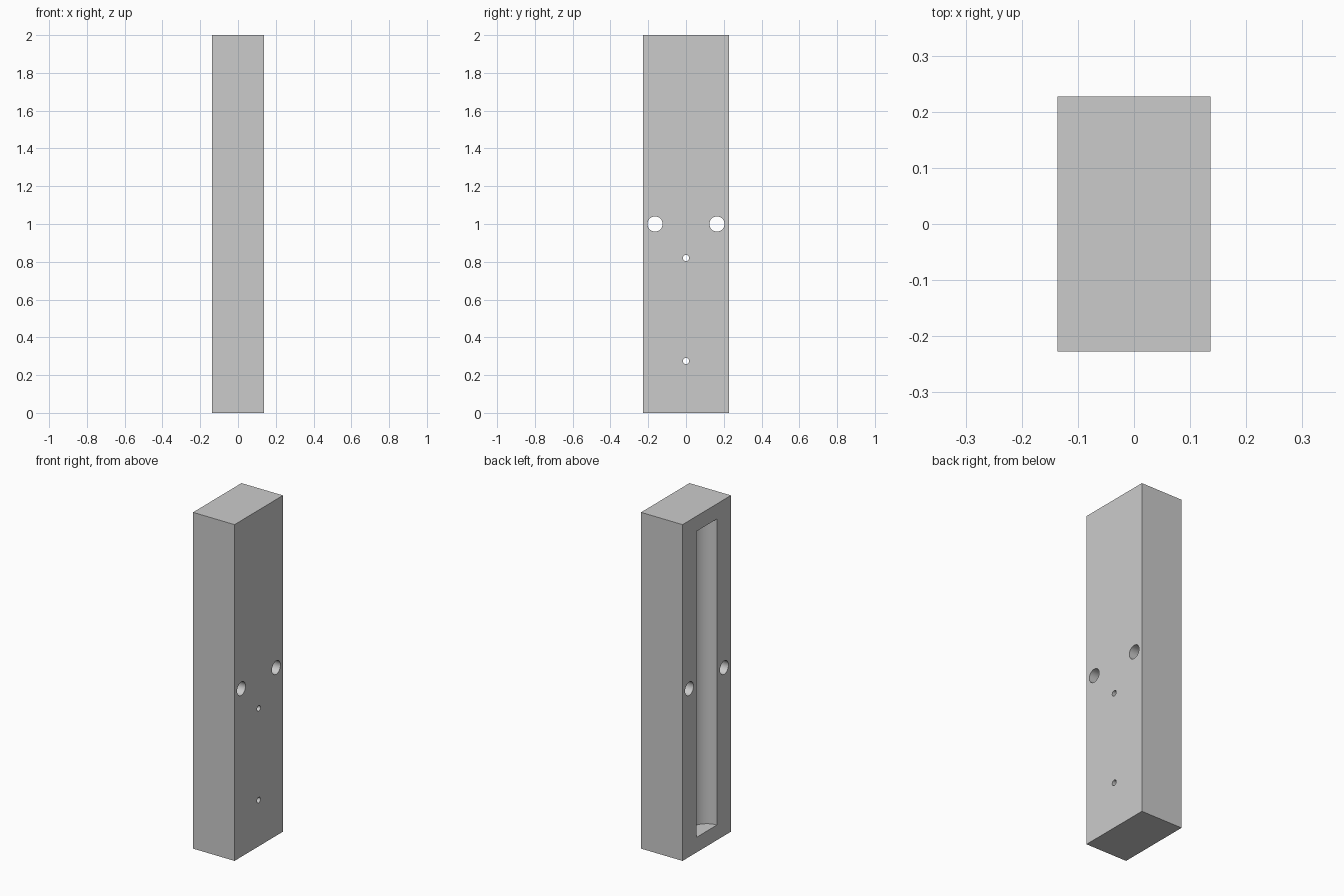
import bpy
import math

WIDTH, DEPTH, HEIGHT = 0.273, 0.455, 2.0

if "Cube" in bpy.data.objects:
    bpy.data.objects.remove(bpy.data.objects["Cube"], do_unlink=True)

grey = bpy.data.materials.new("plain grey")
grey.use_nodes = True
grey.diffuse_color = (0.6, 0.6, 0.6, 1)
grey.node_tree.nodes["Principled BSDF"].inputs["Base Color"].default_value = grey.diffuse_color


def cylinder(name, radius, length, location, sides, across=False):
    """Cutter standing along z, or lying across the block along x."""
    turn = (0, math.pi / 2, 0) if across else (0, 0, 0)
    bpy.ops.mesh.primitive_cylinder_add(vertices=sides, radius=radius, depth=length,
                                        location=location, rotation=turn)
    cutter = bpy.context.object
    cutter.name = name
    cutter.hide_render = True
    cutter.data.materials.append(grey)
    return cutter


# Main block
bpy.ops.mesh.primitive_cube_add(size=1, location=(0, 0, HEIGHT / 2))
block = bpy.context.object
block.name = "block"
block.scale = (WIDTH, DEPTH, HEIGHT)
bpy.ops.object.transform_apply(location=False, rotation=False, scale=True)
block.data.materials.append(grey)

# Half-round trough open on one broad side
cutters = [cylinder("trough_cutter", 0.095, 1.82, (-WIDTH / 2, 0, HEIGHT / 2), 64)]

# Pair of large bolt holes right through
for side in (-1, 1):
    cutters.append(cylinder("bolt_hole_cutter", 0.04, 0.5, (0, side * 0.164, 1), 32, True))

# Two small screw holes into the trough
for z in (0.275, 0.82):
    cutters.append(cylinder("screw_hole_cutter", 0.0165, 0.5, (0, 0, z), 16, True))

# Cut the openings and drop the cutters
bpy.ops.object.select_all(action="DESELECT")
block.select_set(True)
bpy.context.view_layer.objects.active = block
for cutter in cutters:
    cut = block.modifiers.new(cutter.name, "BOOLEAN")
    cut.operation = "DIFFERENCE"
    cut.solver = "EXACT"
    cut.object = cutter
    bpy.ops.object.modifier_apply(modifier=cut.name)
    bpy.data.objects.remove(cutter, do_unlink=True)

bpy.ops.object.shade_smooth_by_angle(angle=math.radians(30))
